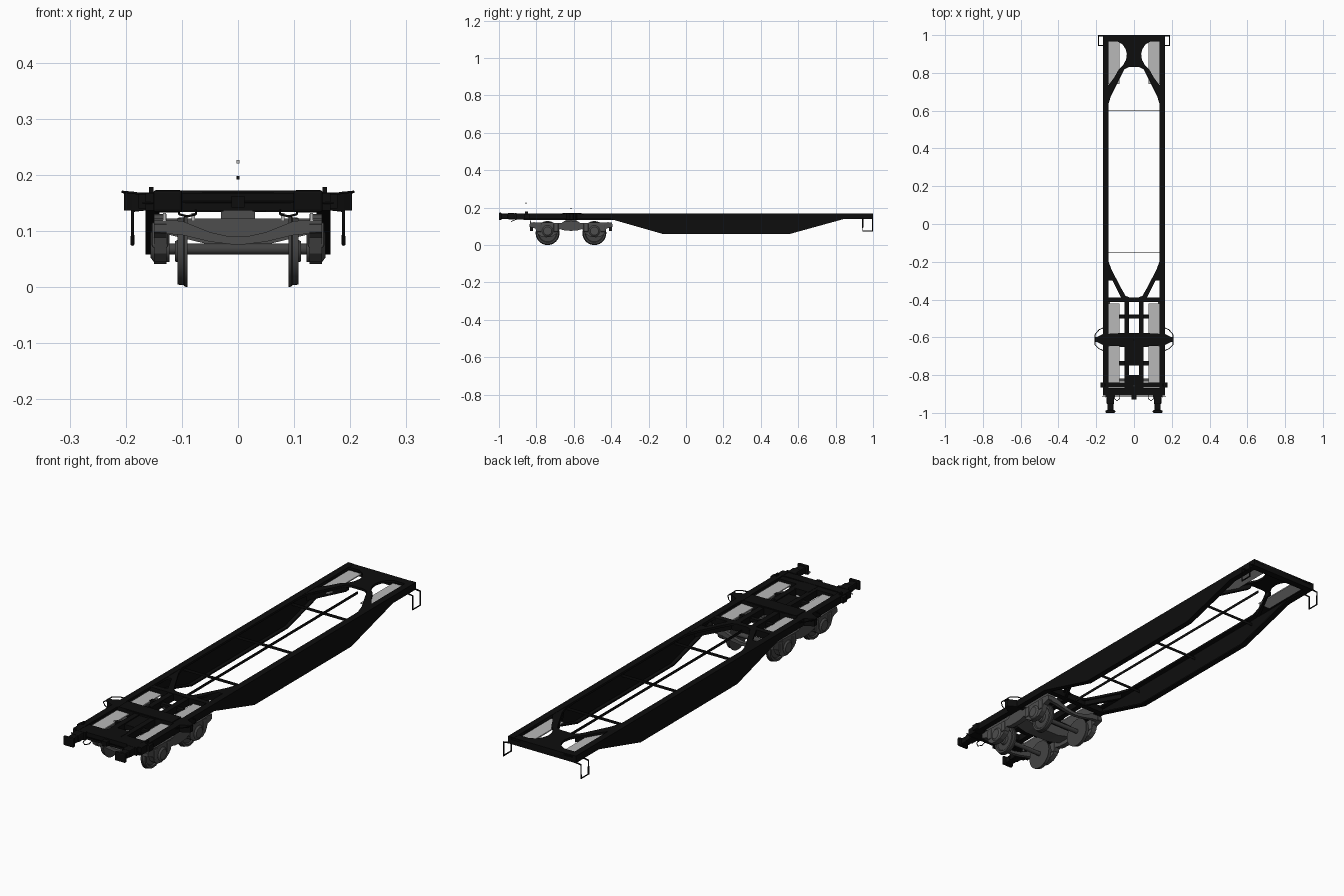
import bpy, bmesh, math
from mathutils import Vector

if "Cube" in bpy.data.objects:
    bpy.data.objects.remove(bpy.data.objects["Cube"])

def mat(name, v):
    m = bpy.data.materials.new(name)
    m.diffuse_color = (v, v, v, 1)
    m.use_nodes = True
    m.node_tree.nodes["Principled BSDF"].inputs["Base Color"].default_value = m.diffuse_color
    return m

BLACK = mat("black_paint", 0.004)
STEEL = mat("bogie_grey", 0.075)
WHEEL = mat("wheel_grey", 0.055)
LIGHT = mat("walkway_grey", 0.48)

def finish(name, bm, m):
    bmesh.ops.recalc_face_normals(bm, faces=bm.faces)
    me = bpy.data.meshes.new(name)
    bm.to_mesh(me)
    bm.free()
    me.materials.append(m)
    ob = bpy.data.objects.new(name, me)
    bpy.context.collection.objects.link(ob)
    return ob

def box(name, x0, x1, y0, y1, z0, z1, m=BLACK, bevel=0):
    bm = bmesh.new()
    bmesh.ops.create_cube(bm, size=1)
    for v in bm.verts:
        v.co = Vector(((x0 + x1) / 2 + v.co.x * (x1 - x0), (y0 + y1) / 2 + v.co.y * (y1 - y0),
                       (z0 + z1) / 2 + v.co.z * (z1 - z0)))
    if bevel:
        bmesh.ops.bevel(bm, geom=bm.edges[:], offset=bevel, segments=2, affect='EDGES', profile=0.5)
    return finish(name, bm, m)

def prism(name, pts, axis, a, b, m=BLACK):
    """Extrude a 2D profile along an axis from a to b."""
    def place(p, t):
        return {'x': (t, p[0], p[1]), 'y': (p[0], t, p[1]), 'z': (p[0], p[1], t)}[axis]
    bm = bmesh.new()
    lo = [bm.verts.new(place(p, a)) for p in pts]
    hi = [bm.verts.new(place(p, b)) for p in pts]
    bm.faces.new(lo)
    bm.faces.new(hi)
    n = len(pts)
    for i in range(n):
        bm.faces.new((lo[i], lo[(i + 1) % n], hi[(i + 1) % n], hi[i]))
    return finish(name, bm, m)

def lathe(name, prof, y, z, m, n=32):
    """Spin a profile of (x, radius) points around a crosswise axle."""
    bm = bmesh.new()
    rings = [[bm.verts.new((x, y + r * math.cos(2 * math.pi * i / n), z + r * math.sin(2 * math.pi * i / n)))
              for i in range(n)] for x, r in prof]
    for r0, r1 in zip(rings, rings[1:]):
        for i in range(n):
            bm.faces.new((r0[i], r0[(i + 1) % n], r1[(i + 1) % n], r1[i]))
    bm.faces.new(rings[0])
    bm.faces.new(rings[-1])
    ob = finish(name, bm, m)
    for p in ob.data.polygons:
        p.use_smooth = True
    ob.data.set_sharp_from_angle(angle=math.radians(35))
    return ob

def to_mesh(name, cu, m):
    tmp = bpy.data.objects.new(name + "_curve", cu)
    bpy.context.collection.objects.link(tmp)
    me = bpy.data.meshes.new_from_object(tmp.evaluated_get(bpy.context.evaluated_depsgraph_get()))
    bpy.data.objects.remove(tmp)
    me.materials.clear()
    me.materials.append(m)
    ob = bpy.data.objects.new(name, me)
    bpy.context.collection.objects.link(ob)
    return ob

def curve(kind, loops, closed):
    cu = bpy.data.curves.new("path", 'CURVE')
    cu.dimensions = kind
    for pts in loops:
        s = cu.splines.new('POLY')
        s.points.add(len(pts) - 1)
        for p, q in zip(s.points, pts):
            p.co = (*q, 1) if len(q) == 3 else (*q, 0, 1)
        s.use_cyclic_u = closed
    return cu

def rod(name, pts, r=0.003, closed=False, m=BLACK):
    cu = curve('3D', [pts], closed)
    cu.bevel_depth = r
    cu.bevel_resolution = 1
    cu.use_fill_caps = True
    return to_mesh(name, cu, m)

def plate(name, loops, z0, z1):
    """Flat plate: first loop is the outline, the others are holes."""
    cu = curve('2D', loops, True)
    cu.fill_mode = 'BOTH'
    cu.extrude = (z1 - z0) / 2
    ob = to_mesh(name, cu, BLACK)
    ob.location.z = (z0 + z1) / 2
    return ob

def mir(pts):
    return [(-p[0],) + tuple(p[1:]) for p in pts]

# deck plates with curved openings
edge = [(.138, .58), (.134, .64), (.118, .69), (.065, .795), (.05, .82), (.03, .83)]
hole = [(.135, .965), (.085, .965), (.06, .95), (.044, .925), (.038, .9), (.042, .87),
        (.058, .84), (.08, .82), (.105, .775), (.135, .735)]
plate("rear_deck", [[(.15, 1), (.15, .58)] + edge + mir(edge)[::-1] + [(-.15, .58), (-.15, 1)],
                    hole, mir(hole)], .158, .168)
edge = [(.138, -.16), (.134, -.2), (.12, -.24), (.065, -.345), (.045, -.38), (.025, -.388)]
hole = [(.135, -.3), (.113, -.3), (.07, -.388), (.135, -.388)]
plate("front_deck", [[(.15, -.41), (.15, -.16)] + edge + mir(edge)[::-1] + [(-.15, -.16), (-.15, -.41)],
                     hole, mir(hole)], .158, .168)
# diagonal webs below the decks
for s in (-1, 1):
    for y0, y1 in ((.66, .82), (-.24, -.385)):
        d = .02 if y0 > 0 else -.02
        prism("diagonal_brace", [(s * .13, y0), (s * .05, y1), (s * .05, y1 + d), (s * .135, y0 + d)], 'z', .138, .16)

# side girders: fish-belly web with flanges
low = [(-.905, .138), (-.4, .138), (-.12, .058), (.55, .058), (.84, .138), (1, .138)]
for s in (-1, 1):
    prism("girder_web", low + [(1, .168), (-.905, .168)], 'x', s * .157, s * .165)
    prism("girder_bottom_flange", low + [(y, z + .006) for y, z in low[::-1]], 'x', s * .14, s * .16)
    box("girder_top_flange", *sorted((s * .136, s * .165)), -.905, 1, .16, .169)
    # centre sills, walkways
    box("centre_sill", *sorted((s * .026, s * .05)), -.87, -.39, .135, .166)
    for y0, y1 in ((-.86, -.645), (-.59, -.42), (.74, .965)):
        box("walkway", *sorted((s * .077, s * .137)), y0, y1, .15, .155, LIGHT)

# cross members
box("rear_beam", -.165, .165, .97, 1, .138, .168)
box("mid_beam", -.15, .15, -.412, -.388, .138, .168)
box("front_beam", -.165, .165, -.908, -.868, .137, .168)
box("front_ledge", -.177, .177, -.866, -.838, .14, .166)
box("centre_casting", -.03, .03, -.75, -.64, .14, .162)
box("coupler_pocket", -.035, .035, -.87, -.8, .138, .167)
for y in (-.49, -.735):
    box("thin_crossbar", -.08, .08, y - .009, y + .009, .145, .158)
half = [(.06, -.648), (.165, -.64), (.19, -.628), (.203, -.62), (.203, -.603), (.19, -.595), (.165, -.583), (.06, -.577)]
prism("load_bolster", half + mir(half)[::-1], 'z', .137, .169)
box("bolster_cap", -.13, .13, -.645, -.58, .165, .172)

# thin strips strung through the big opening
box("centre_strip", -.001, .001, -.39, .83, .138, .15)
for y in (-.15, .22, .6):
    box("cross_strip", -.158, .158, y - .001, y + .001, .134, .146)

for s in (-1, 1):
    # rear step loops
    rod("rear_step", [(s * .162, .945, .14), (s * .188, .945, .136), (s * .188, .945, .076),
                      (s * .188, .997, .076), (s * .188, .997, .136), (s * .162, .997, .14)], .0035)
    # side hoops at the bolster, ears
    rod("side_hoop", [(s * .163, -.55, .164), (s * .185, -.56, .168), (s * .206, -.585, .17),
                      (s * .206, -.64, .17), (s * .185, -.66, .168), (s * .163, -.67, .164)], .0022)
    prism("bolster_ear", [(s * .18, .16), (s * .207, .168), (s * .207, .172), (s * .18, .167)], 'y', -.625, -.598)
    # buffers
    cx = s * .125
    box("buffer_base", cx - .025, cx + .025, -.918, -.905, .135, .17)
    box("buffer_stem", cx - .016, cx + .016, -.99, -.91, .138, .168, BLACK, .006)
    box("buffer_sleeve", cx - .02, cx + .02, -.955, -.915, .137, .171, BLACK, .007)
    box("buffer_head", cx - .026, cx + .026, -1, -.986, .133, .173, BLACK, .005)
    # container peg and shunter handle
    box("container_peg", s * .155 - .004, s * .155 + .004, -.86, -.845, .165, .178)
    rod("shunter_handle", [(s * .075, -.9, .14), (s * .075, -.925, .13), (s * .09, -.935, .126),
                           (s * .105, -.925, .13), (s * .105, -.9, .14)], .002)
    for x in (.08, .131):
        box("bogie_stud", s * x - .003, s * x + .003, -.835, -.829, .118, .132, LIGHT)
rod("release_bar", [(-.17, -.915, .15), (-.06, -.915, .152), (.06, -.915, .152), (.17, -.915, .15)], .002)
box("coupler_hook", -.012, .012, -.93, -.9, .142, .162)
box("marker_block_front", -.003, .003, -.859, -.853, .22, .227, LIGHT)
box("marker_block_bolster", -.003, .003, -.618, -.612, .192, .198)

# bogie
BY = -.615
side = [(0, .13), (.035, .128), (.05, .118), (.2, .122), (.222, .112), (.222, .098), (.19, .088), (.178, .06),
        (.16, .046), (.132, .041), (.1, .046), (.075, .062), (.06, .086), (.035, .078), (0, .076)]
for s in (-1, 1):
    prof = side + [(-y, z) for y, z in side[-2:0:-1]]
    prism("bogie_side_frame", [(BY + y, z) for y, z in prof], 'x', s * .127, s * .15, STEEL)
    for k in (-1, 1):
        y = BY + k * .125
        lathe("axle_box", [(s * .122, .03), (s * .15, .03), (s * .156, .022)], y, .075, STEEL, 20)
        for d in (-.045, .045):
            box("spring_pot", *sorted((s * .124, s * .154)), y + d - .013, y + d + .013, .07, .116, STEEL, .005)
        lathe("wheel", [(s * .09, .064), (s * .095, .063), (s * .097, .0605), (s * .108, .0595), (s * .108, .05),
                        (s * .103, .046), (s * .103, .022), (s * .112, .018)], y, .064, WHEEL, 40)
for k in (-1, 1):
    lathe("axle", [(-.14, .01), (.14, .01)], BY + k * .125, .068, WHEEL, 16)
    y = BY + k * .212
    head = [(.15, .12), (.15, .097), (.1, .093), (.05, .081), (.015, .076)]
    top = [(.015, .09), (.05, .098), (.1, .118)]
    # dipped end headstock
    right = head + top
    prism("headstock", [(.15, .12), (.15, .097), (.1, .093), (.05, .081), (.01, .076)] +
          mir([(.15, .12), (.15, .097), (.1, .093), (.05, .081), (.01, .076)])[::-1] +
          mir(top[::-1]) + top, 'y', y - .008, y + .008, STEEL)
prism("bogie_bolster", [(.13, .122), (.13, .095), (.06, .078), (-.06, .078), (-.13, .095), (-.13, .122)],
      'y', BY - .035, BY + .035, STEEL)
lathe_pivot = box("bogie_pivot", -.03, .03, BY - .03, BY + .03, .12, .14, STEEL)
